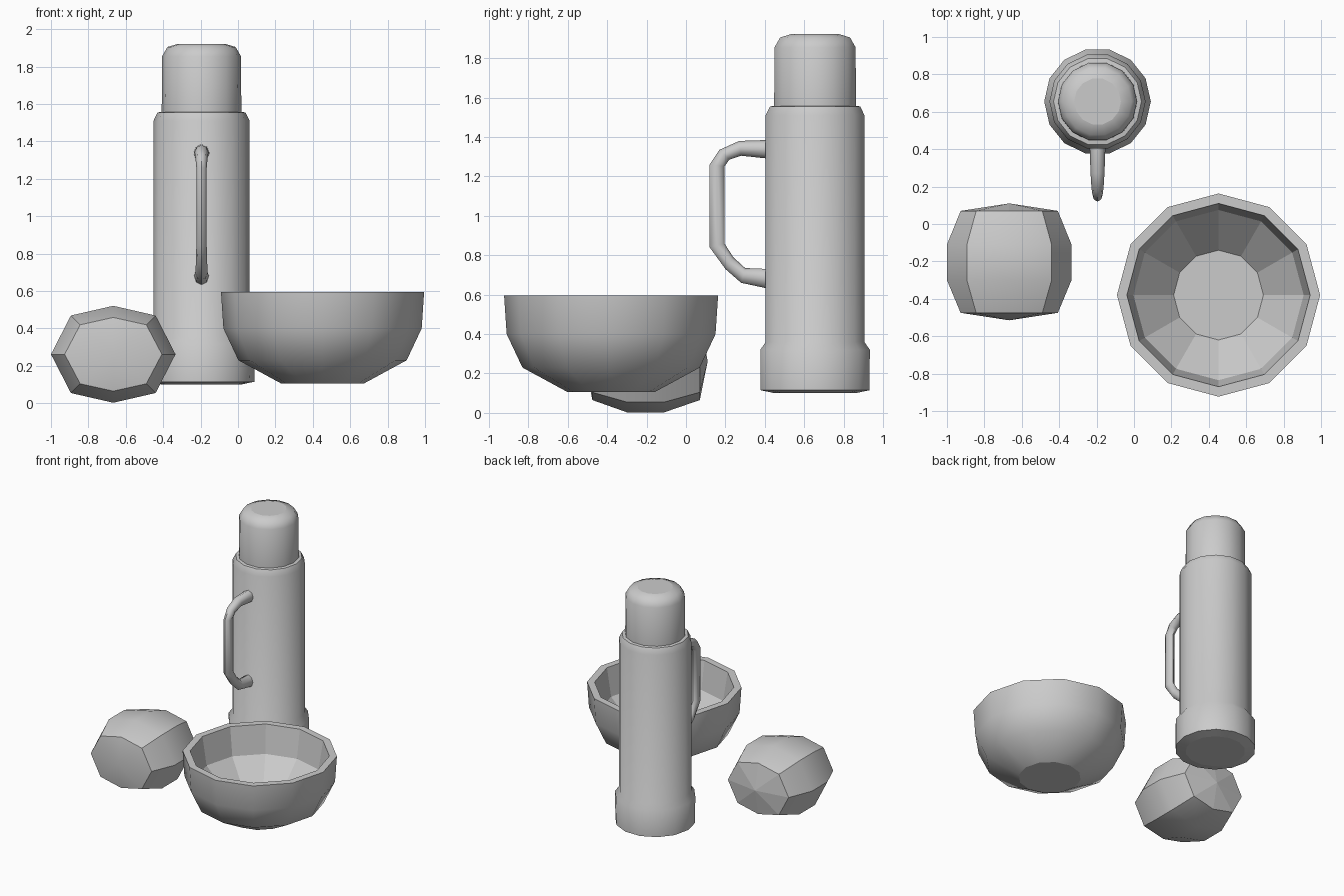
import bpy, bmesh, math
from mathutils import Vector

old = bpy.data.objects.get("Cube")
if old:
    bpy.data.objects.remove(old, do_unlink=True)

grey = bpy.data.materials.new("plain grey")
grey.use_nodes = True
grey.diffuse_color = (0.6, 0.6, 0.6, 1)
grey.node_tree.nodes["Principled BSDF"].inputs["Base Color"].default_value = (0.6, 0.6, 0.6, 1)


def loft(name, rings, apexes=None, angle=35, flat=lambda p: False):
    """Skin a list of rings, closing each end with an n-gon or a fan to an apex."""
    bm = bmesh.new()
    loops = [[bm.verts.new(p) for p in ring] for ring in rings]
    n = len(loops[0])
    for a, b in zip(loops, loops[1:]):
        for i in range(n):
            j = (i + 1) % n
            bm.faces.new((a[i], a[j], b[j], b[i]))
    for k, loop in enumerate((loops[0], loops[-1])):
        if apexes:
            tip = bm.verts.new(apexes[k])
            for i in range(n):
                bm.faces.new((loop[i], loop[(i + 1) % n], tip))
        else:
            bm.faces.new(loop)
    bmesh.ops.recalc_face_normals(bm, faces=bm.faces[:])
    mesh = bpy.data.meshes.new(name)
    bm.to_mesh(mesh)
    bm.free()
    mesh.materials.append(grey)
    mesh.shade_smooth()
    mesh.set_sharp_from_angle(angle=math.radians(angle))
    for p in mesh.polygons:
        if flat(p):
            p.use_smooth = False
    obj = bpy.data.objects.new(name, mesh)
    bpy.context.collection.objects.link(obj)
    return obj


def lathe(profile, sides, x, y):
    """Rings of a turned shape from (radius, height) pairs."""
    turn = [2 * math.pi * i / sides for i in range(sides)]
    return [[(x + r * math.cos(t), y + r * math.sin(t), z) for t in turn] for r, z in profile]


def level(p):
    return abs(p.normal.z) > 0.99


# Flask: body with wide foot and shoulder, then the cup lid
FX, FY = -0.195, 0.655
body = [(0.21, 0.10), (0.283, 0.115), (0.285, 0.32), (0.257, 0.36),
        (0.257, 1.51), (0.235, 1.555), (0.2, 1.56)]
loft("flask_body", lathe(body, 14, FX, FY), angle=50, flat=level)
lid = [(0.213, 1.55), (0.211, 1.855), (0.182, 1.905), (0.125, 1.922)]
loft("flask_lid", lathe(lid, 14, FX, FY), angle=50, flat=level)

# Flask handle: (outer y, outer z, inner y, inner z, width)
stations = [(0.42, 1.385, 0.42, 1.29, 0.085), (0.27, 1.38, 0.28, 1.305, 0.075),
            (0.17, 1.335, 0.22, 1.285, 0.065), (0.12, 1.26, 0.195, 1.25, 0.055),
            (0.12, 0.84, 0.195, 0.86, 0.055), (0.2, 0.73, 0.24, 0.79, 0.06),
            (0.28, 0.66, 0.3, 0.735, 0.065), (0.42, 0.63, 0.42, 0.73, 0.08)]
rings = []
for oy, oz, iy, iz, width in stations:
    outer, inner = Vector((FX, oy, oz)), Vector((FX, iy, iz))
    mid, half = (outer + inner) / 2, (outer - inner) / 2
    side = Vector((width / 2, 0, 0))
    turn = [math.pi * i / 4 for i in range(8)]
    rings.append([mid + half * math.cos(t) + side * math.sin(t) for t in turn])
loft("flask_handle", rings, angle=50)

# Bowl: outside, rim and faceted inside
BX, BY = 0.452, -0.38
bowl = [(0.22, 0.105), (0.45, 0.23), (0.53, 0.40), (0.543, 0.595),
        (0.49, 0.595), (0.455, 0.38), (0.24, 0.16)]


def inside_or_level(p):
    out = Vector((p.center.x - BX, p.center.y - BY, 0))
    return level(p) or out.dot(p.normal) < 0


loft("bowl", lathe(bowl, 12, BX, BY), angle=40, flat=inside_or_level)

# Barrel-shaped block lying along y, with shallow pointed ends
CX, CZ = -0.667, 0.262
quarter = [(1, 0), (0.68, 0.8), (0, 1), (-0.68, 0.8)]
octagon = quarter + [(-u, -v) for u, v in quarter]
rings = [[(CX + u * w, y, CZ + v * h) for u, v in octagon]
         for y, w, h in [(-0.475, 0.26, 0.197), (-0.3, 0.333, 0.259),
                         (-0.11, 0.333, 0.259), (0.07, 0.26, 0.197)]]
loft("barrel_block", rings, apexes=[(CX, -0.515, CZ), (CX, 0.11, CZ)],
     flat=lambda p: p.normal.y > 0.8)
